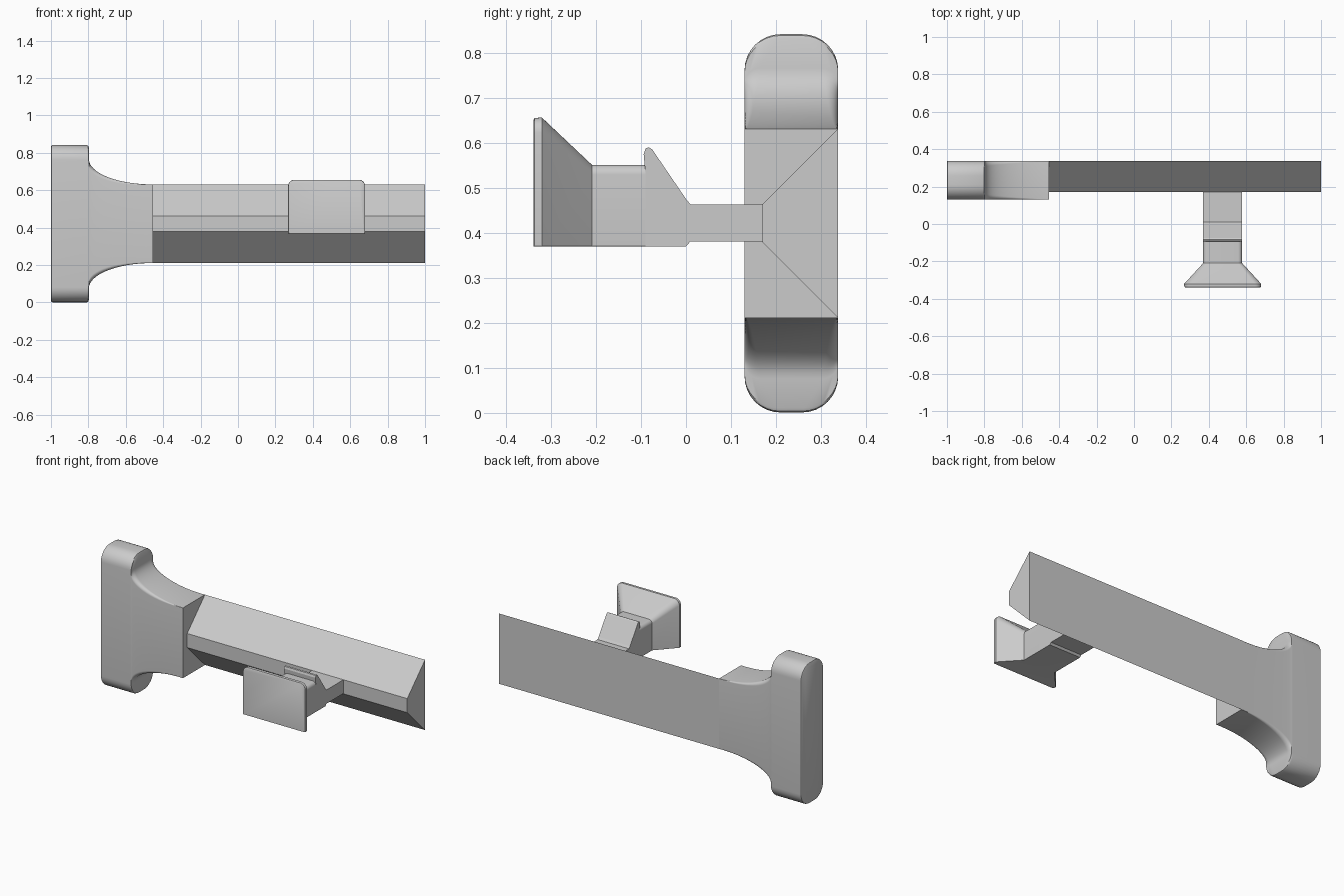
import bpy, bmesh, math

cube = bpy.data.objects.get("Cube")
if cube:
    bpy.data.objects.remove(cube, do_unlink=True)

grey = bpy.data.materials.new("light grey")
grey.use_nodes = True
grey.diffuse_color = (0.6, 0.6, 0.6, 1)
grey.node_tree.nodes["Principled BSDF"].inputs["Base Color"].default_value = (0.6, 0.6, 0.6, 1)


def loft(name, rings, smooth=True):
    """Skin a list of equally sized point rings and cap both ends."""
    bm = bmesh.new()
    rows = [[bm.verts.new(p) for p in ring] for ring in rings]
    n = len(rows[0])
    for a, b in zip(rows, rows[1:]):
        for i in range(n):
            j = (i + 1) % n
            bm.faces.new((a[i], a[j], b[j], b[i]))
    bm.faces.new(rows[0])
    bm.faces.new(rows[-1])
    bmesh.ops.recalc_face_normals(bm, faces=bm.faces)
    mesh = bpy.data.meshes.new(name)
    bm.to_mesh(mesh)
    bm.free()
    mesh.materials.append(grey)
    ob = bpy.data.objects.new(name, mesh)
    bpy.context.collection.objects.link(ob)
    if smooth:
        bpy.ops.object.select_all(action="DESELECT")
        ob.select_set(True)
        bpy.context.view_layer.objects.active = ob
        bpy.ops.object.shade_smooth_by_angle(angle=math.radians(35))
    return ob


def rounded_rect(u0, u1, v0, v1, r_top, r_bottom, steps=8):
    """Rectangle outline with rounded corners, counter-clockwise."""
    corners = ((u1, v1, -1, -1, r_top, 0), (u0, v1, 1, -1, r_top, 90),
               (u0, v0, 1, 1, r_bottom, 180), (u1, v0, -1, 1, r_bottom, 270))
    pts = []
    for u, v, su, sv, r, start in corners:
        for k in range(steps + 1):
            t = math.radians(start + 90 * k / steps)
            pts.append((u + su * r + r * math.cos(t), v + sv * r + r * math.sin(t)))
    return pts


def extrude_x(name, profile, x0, x1):
    return loft(name, [[(x, y, z) for y, z in profile] for x in (x0, x1)], False)


BACK, MID = 0.338, 0.421

# T-shaped end: rounded head flowing into a square neck
sections = [(-1, 0.412, 0.074, 0.004), (-0.997, 0.418, 0.079, 0), (-0.99, 0.42, 0.08, 0),
            (-0.808, 0.42, 0.08, 0), (-0.801, 0.417, 0.079, 0), (-0.798, 0.41, 0.075, 0)]
for k in range(17):
    t = math.pi / 2 * k / 16
    sections.append((-0.455 - 0.342 * math.cos(t), 0.345 - 0.135 * math.sin(t),
                     0.035 * (1 - k / 16) + 0.001, 0))
loft("end_head", [[(x, y, z) for y, z in
                   rounded_rect(0.13 + d, BACK - d, MID - h, MID + h, r, r)]
                  for x, h, r, d in sections])

# Tapered rail
extrude_x("rail", [(BACK, 0.211), (BACK, 0.631), (0.17, 0.463), (0.17, 0.379)], -0.455, 1)

# Slider arm with a raised hook
extrude_x("slider_arm", [(0.172, 0.381), (0.01, 0.381), (0, 0.37), (-0.09, 0.37), (-0.09, 0.53),
                         (-0.094, 0.575), (-0.09, 0.587), (-0.083, 0.59), (-0.075, 0.585),
                         (0, 0.475), (0.01, 0.463), (0.172, 0.463)], 0.37, 0.578)

# Flared push button with rounded top corners
CX = 0.474
button = [(-0.339, 0.2, 0.65, 0.03), (-0.336, 0.205, 0.655, 0.033), (-0.32, 0.206, 0.656, 0.034),
          (-0.317, 0.203, 0.653, 0.033), (-0.209, 0.104, 0.551, 0.022), (-0.088, 0.104, 0.551, 0.022)]
loft("push_button", [[(x, y, z) for x, z in
                      rounded_rect(CX - w, CX + w, 0.37, top, r, 0.0005)]
                     for y, w, top, r in button])
